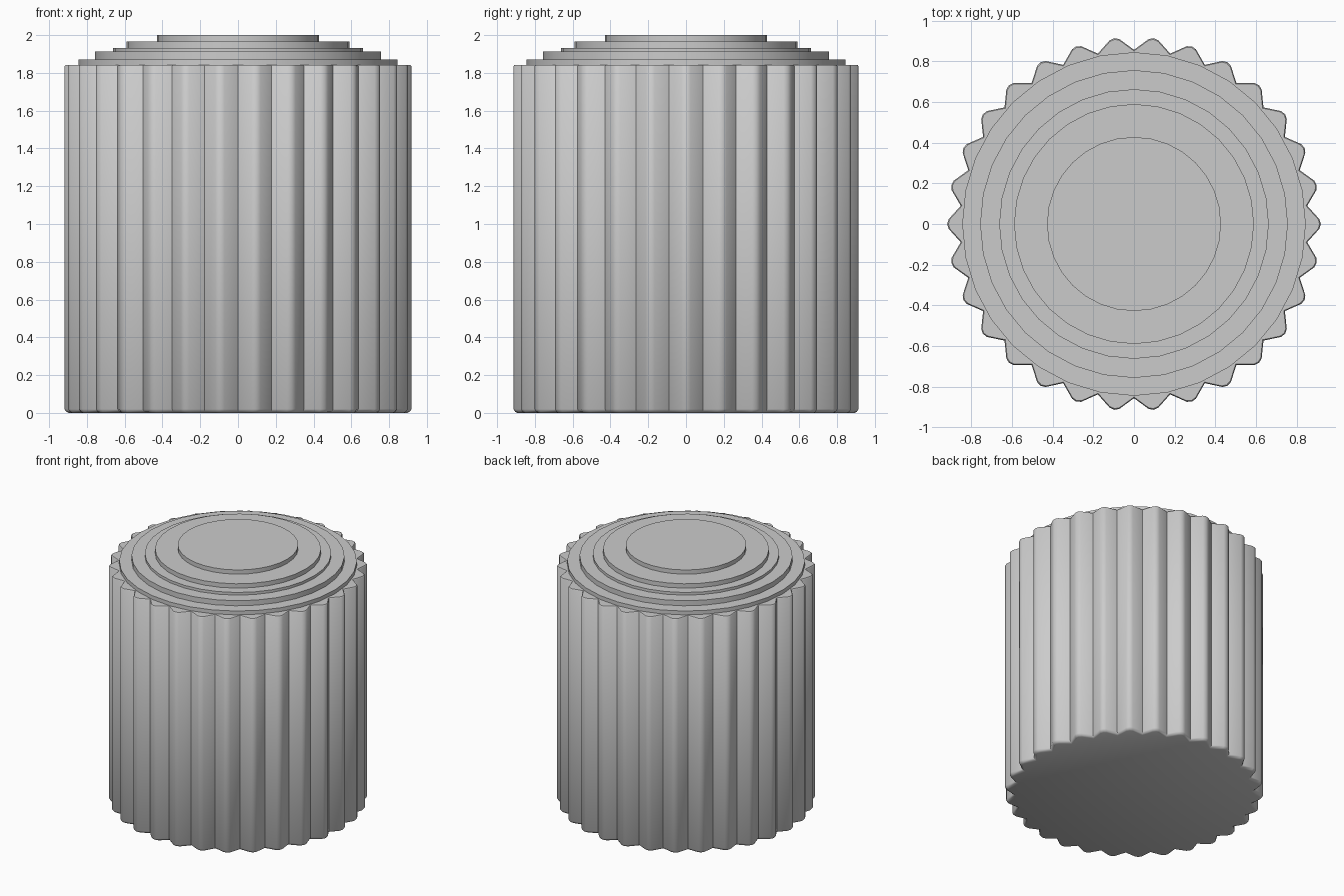
import bpy, bmesh
from math import sin, cos, radians, pi

if "Cube" in bpy.data.objects:
    bpy.data.objects.remove(bpy.data.objects["Cube"])

TEETH = 30


def finish(name, bm, angle):
    bmesh.ops.recalc_face_normals(bm, faces=bm.faces[:])
    me = bpy.data.meshes.new(name)
    bm.to_mesh(me)
    bm.free()
    ob = bpy.data.objects.new(name, me)
    bpy.context.collection.objects.link(ob)
    bpy.ops.object.select_all(action='DESELECT')
    ob.select_set(True)
    bpy.context.view_layer.objects.active = ob
    bpy.ops.object.shade_smooth_by_angle(angle=radians(angle))
    return ob


def loft(name, rings, cap_bottom, angle):
    """Skin a stack of equal-length point rings and close the ends."""
    bm = bmesh.new()
    loops = [[bm.verts.new(p) for p in ring] for ring in rings]
    n = len(loops[0])
    for a, b in zip(loops, loops[1:]):
        for i in range(n):
            j = (i + 1) % n
            bm.faces.new((a[i], a[j], b[j], b[i]))
    if cap_bottom:
        bm.faces.new(loops[0][::-1])
    bm.faces.new(loops[-1])
    return finish(name, bm, angle)


# Ribbed outline: valley, flank, blunt tip, flank for every tooth
TOOTH = [(-6, 0.857), (-1.5, 0.912), (0, 0.919), (1.5, 0.912)]


def ribbed_ring(z, inset):
    return [((r - inset) * cos(radians(i * 360 / TEETH + a)),
             (r - inset) * sin(radians(i * 360 / TEETH + a)), z)
            for i in range(TEETH) for a, r in TOOTH]


def round_ring(z, r, n=32):
    return [(r * cos(2 * pi * i / n), r * sin(2 * pi * i / n), z) for i in range(n)]


# Ribbed body with softened bottom and top edges
loft("ribbed_body", [ribbed_ring(z, d) for z, d in
                     [(0, 0.022), (0.006, 0.01), (0.02, 0), (1.835, 0), (1.842, 0.006)]],
     True, 50)

# Stepped lid: (radius, top height) of each tier
TIERS = [(0.845, 1.872), (0.757, 1.912), (0.663, 1.933), (0.59, 1.967), (0.428, 2.0)]
rings, z = [], 1.84
for r, top in TIERS:
    rings += [round_ring(z, r), round_ring(top, r)]
    z = top
loft("stepped_lid", rings, False, 30)
